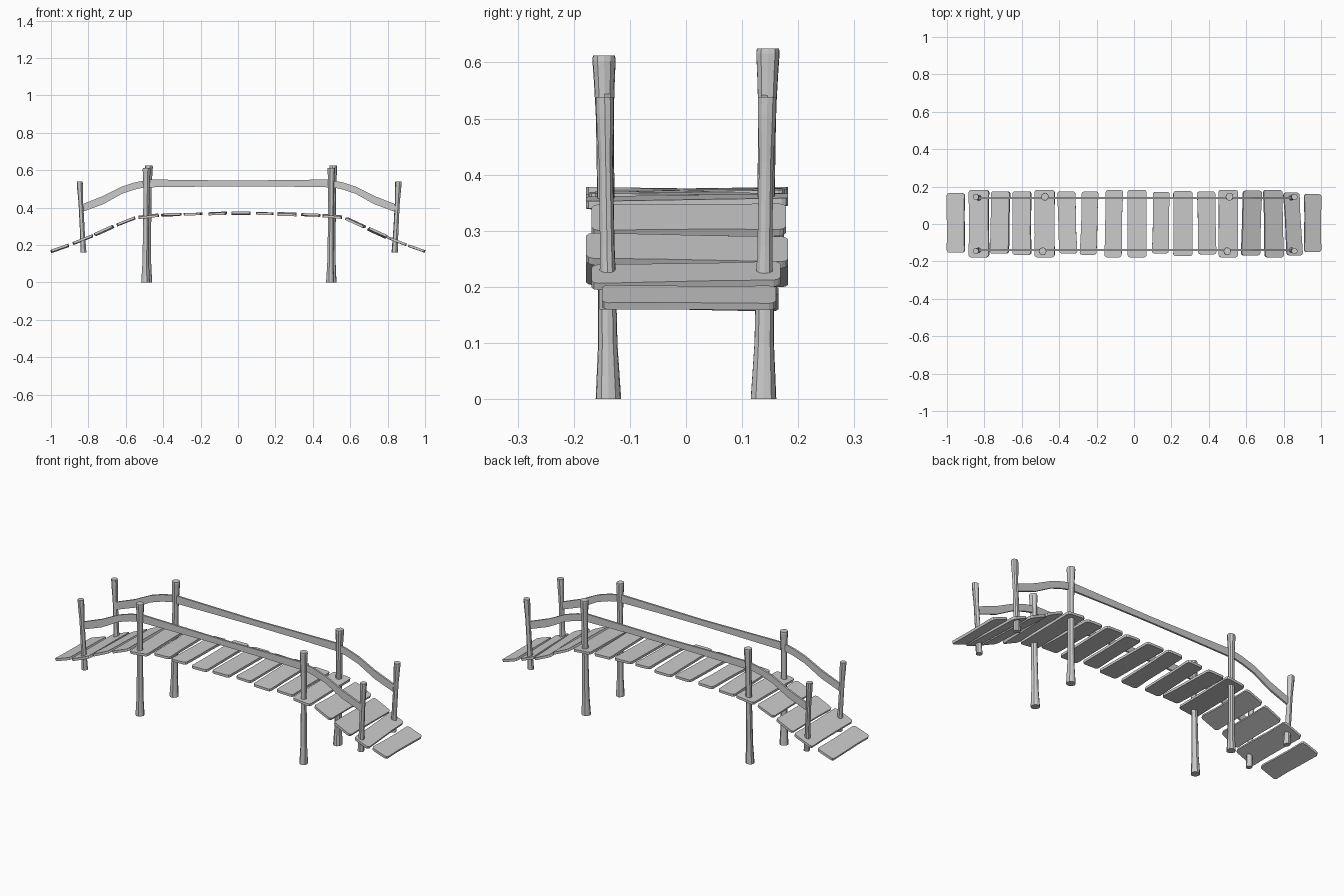
import bpy, bmesh, math, random
from mathutils import Vector

if "Cube" in bpy.data.objects:
    bpy.data.objects.remove(bpy.data.objects["Cube"])

random.seed(4)

# deck line (x, z) that the planks follow
DECK = [(-1, .165), (-.9, .2), (-.78, .248), (-.665, .30), (-.55, .345), (-.42, .36), (-.1, .369),
        (.1, .369), (.42, .36), (.565, .348), (.69, .29), (.785, .246), (.9, .2), (1, .165)]

# planks: left x, right x, front y, back y, skew
PLANKS = [(-1, -.905, -.153, .165, 0), (-.882, -.776, -.178, .182, 0), (-.766, -.667, -.158, .175, .004),
          (-.648, -.55, -.165, .175, 0), (-.532, -.424, -.178, .182, 0), (-.405, -.308, -.158, .175, -.006),
          (-.285, -.195, -.165, .174, .006), (-.155, -.062, -.178, .182, .004), (-.035, .068, -.178, .182, 0),
          (.098, .188, -.158, .172, .003), (.21, .313, -.172, .176, 0), (.34, .438, -.162, .174, -.003),
          (.452, .556, -.178, .182, 0), (.578, .678, -.168, .178, .005), (.696, .795, -.178, .182, -.004),
          (.808, .892, -.168, .168, -.01), (.91, 1, -.150, .160, 0)]


def deck_z(x):
    for (xa, za), (xb, zb) in zip(DECK, DECK[1:]):
        if x <= xb:
            return za + (zb - za) * (x - xa) / (xb - xa)
    return DECK[-1][1]


def finish(bm, name):
    bmesh.ops.recalc_face_normals(bm, faces=bm.faces)
    me = bpy.data.meshes.new(name)
    bm.to_mesh(me)
    bm.free()
    ob = bpy.data.objects.new(name, me)
    bpy.context.collection.objects.link(ob)
    return ob


def plank(name, x0, x1, y0, y1, skew, thick=.013):
    z0, z1 = deck_z(x0), deck_z(x1)
    w = x1 - x0
    c, d = .012, .004
    wob = lambda: random.uniform(-.003, .003)
    # chamfered outline in (u across, y along), slightly wavy long sides
    pts = [(c, y0), (w - c, y0), (w - d, y0 + d), (w, y0 + c), (w - abs(wob()), -.05), (w - abs(wob()), .06),
           (w, y1 - c), (w - d, y1 - d), (w - c, y1), (c, y1), (d, y1 - d), (0, y1 - c),
           (abs(wob()), .05), (abs(wob()), -.06), (0, y0 + c), (d, y0 + d)]
    roll = random.uniform(-.02, .02)
    n = Vector((-(z1 - z0), 0, w)).normalized() * thick / 2
    bm = bmesh.new()
    rings = []
    for s in (-1, 1):
        rings.append([bm.verts.new(Vector((x0 + u + skew * y / .18, y, z0 + (z1 - z0) * u / w + roll * y)) + n * s)
                      for u, y in pts])
    lo, hi = rings
    bm.faces.new(lo[::-1])
    bm.faces.new(hi)
    for i in range(len(pts)):
        j = (i + 1) % len(pts)
        bm.faces.new((lo[i], lo[j], hi[j], hi[i]))
    return finish(bm, name)


def post(name, bottom, top, profile, sides=10):
    # flared, slightly irregular log; profile = (fraction of height, radius)
    b, t = Vector(bottom), Vector(top)
    bm = bmesh.new()
    rings = []
    jit = [random.uniform(.93, 1.05) for _ in range(sides)]
    for f, r in profile:
        p = b.lerp(t, f)
        rings.append([bm.verts.new(p + Vector((math.cos(a) * r * k, math.sin(a) * r * k, 0)))
                      for a, k in ((math.tau * i / sides, jit[i]) for i in range(sides))])
    bm.faces.new(rings[0][::-1])
    bm.faces.new(rings[-1])
    for lo, hi in zip(rings, rings[1:]):
        for i in range(sides):
            j = (i + 1) % sides
            bm.faces.new((lo[i], lo[j], hi[j], hi[i]))
    return finish(bm, name)


def rail(name, pts, y, thick=.01):
    # flat board swept along (x, top z, bottom z)
    bm = bmesh.new()
    rings = [[bm.verts.new((x, y + s * thick / 2, z)) for s, z in ((-1, lo), (1, lo), (1, hi), (-1, hi))]
             for x, hi, lo in pts]
    bm.faces.new(rings[0])
    bm.faces.new(rings[-1][::-1])
    for a, b in zip(rings, rings[1:]):
        for i in range(4):
            j = (i + 1) % 4
            bm.faces.new((a[i], b[i], b[j], a[j]))
    return finish(bm, name)


# walkway
for i, p in enumerate(PLANKS):
    plank(f"plank_{i + 1:02d}", *p)

# tall and short posts
TALL = [(0, .023), (.03, .022), (.16, .0175), (.5, .0155), (.82, .016), (.93, .019), (.985, .021), (1, .020)]
SHORT = [(0, .0165), (.04, .016), (.3, .0135), (.7, .013), (.92, .0165), (1, .0165)]
for side, sy, dx, top in (("front", -1, -.006, .612), ("back", 1, .006, .625)):
    for end, x in (("left", -.486), ("right", .502)):
        post(f"{side}_{end}_tall_post", (x + dx - .003, sy * .138, 0), (x + dx + .003, sy * .146, top), TALL)
    post(f"{side}_left_short_post", (-.826, sy * .139, .16), (-.846, sy * .145, .538), SHORT)
    post(f"{side}_right_short_post", (.838, sy * .139, .16), (.858, sy * .145, .538), SHORT)

    # handrails: level middle and two drooping ends
    y = sy * .14
    slope = [(-.84, .415, .374), (-.72, .462, .418), (-.62, .512, .474), (-.55, .535, .497), (-.485, .548, .511)]
    rail(f"{side}_left_handrail", slope, y)
    rail(f"{side}_right_handrail", [(-x + .008, a, b) for x, a, b in slope[::-1]], y)
    rail(f"{side}_middle_handrail", [(-.485, .55, .508), (-.25, .547, .511), (0, .544, .513),
                                     (.25, .547, .512), (.5, .55, .508)], y)
